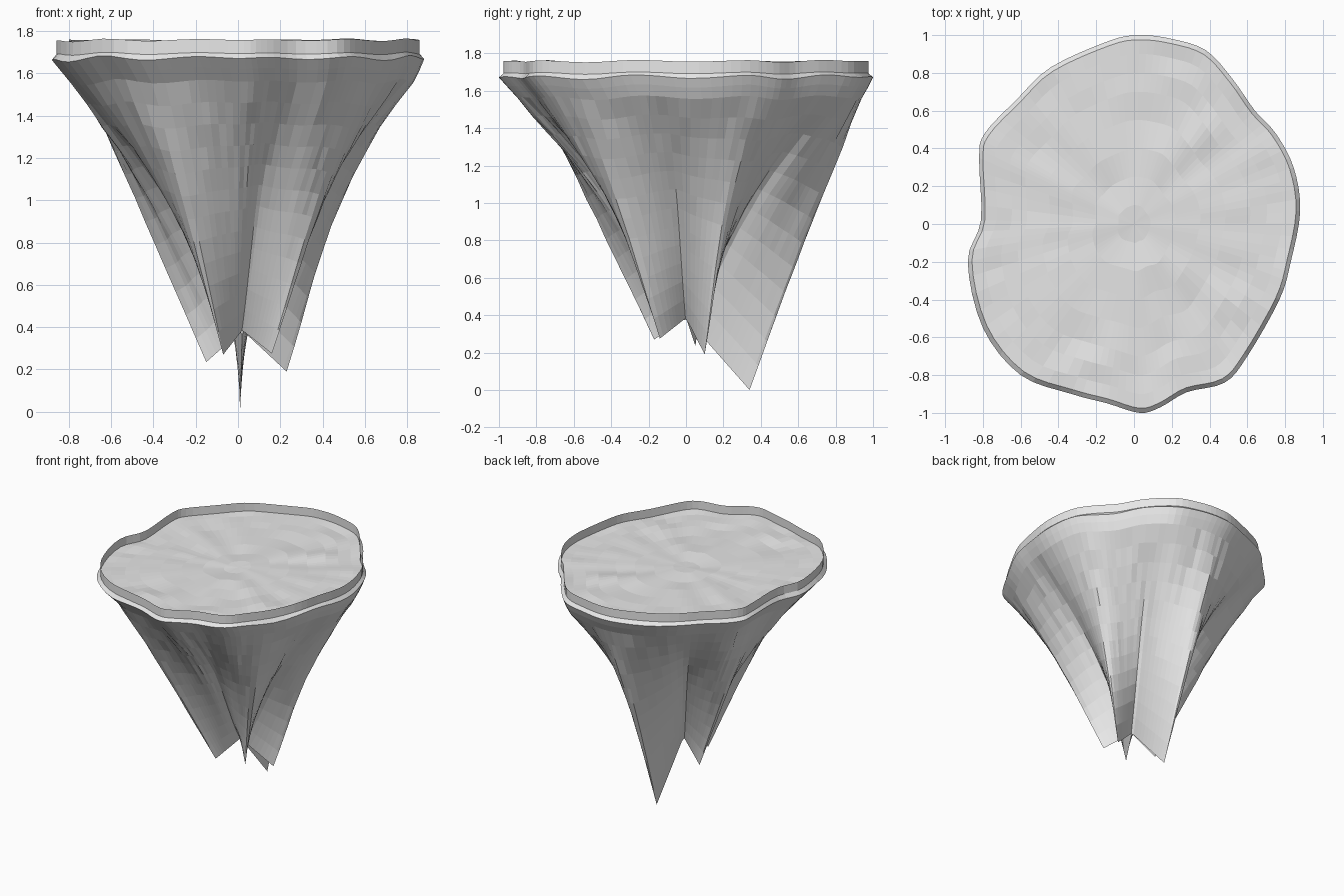
import bpy, math, random
from mathutils import Vector, noise

random.seed(4)
cube = bpy.data.objects.get("Cube")
if cube:
    bpy.data.objects.remove(cube, do_unlink=True)

stone = bpy.data.materials.new("pale grey stone")
stone.use_nodes = True
grey = (0.8, 0.8, 0.8, 1)
stone.diffuse_color = grey
stone.node_tree.nodes["Principled BSDF"].inputs["Base Color"].default_value = grey

# Island outline, counter-clockwise from the +x side
OUTLINE = [(.88, .07), (.845, .3), (.75, .48), (.64, .6), (.52, .77), (.38, .92), (.2, .98),
           (.03, 1), (-.13, .97), (-.44, .83), (-.62, .66), (-.79, .48), (-.82, .35), (-.81, .02),
           (-.88, -.2), (-.8, -.55), (-.6, -.8), (-.33, -.9), (-.14, -.95), (.03, -1),
           (.14, -.97), (.28, -.89), (.48, -.84), (.6, -.7), (.77, -.4), (.83, -.2)]
# Hanging blades, counter-clockwise: lowest point, sag of its ridge, angle of the valley after it
BLADES = [((.23, .1, .19), .13, 61), ((.01, .34, 0), .02, 127), ((-.15, .05, .235), 0, 205),
          ((-.07, -.17, .27), 0, 281), ((.16, -.14, .275), .04, 353)]
# Point where the blades meet
CORE = Vector((.02, 0, .385))
STEPS = 4


def smooth_loop(points, steps):
    """Sample a closed spline through the points."""
    pts = [Vector(p) for p in points]
    loop = []
    for i in range(len(pts)):
        a, b, c, d = (pts[(i + k) % len(pts)] for k in (-1, 0, 1, 2))
        for s in range(steps):
            t = s / steps
            loop.append(b + (c - a) * t / 2 + (a * 2 - b * 5 + c * 4 - d) * t * t / 2
                        + (b * 3 - a - c * 3 + d) * t ** 3 / 2)
    return loop


def build(name, rings, centre=None):
    """Bridge rings of points into one flat-shaded surface."""
    n = len(rings[0])
    verts = [v for ring in rings for v in ring]
    faces = []
    for r in range(len(rings) - 1):
        for i in range(n):
            j = (i + 1) % n
            faces.append((r * n + i, r * n + j, (r + 1) * n + j, (r + 1) * n + i))
    if centre:
        verts.append(centre)
        last = (len(rings) - 1) * n
        faces += [(last + i, last + (i + 1) % n, len(verts) - 1) for i in range(n)]
    mesh = bpy.data.meshes.new(name)
    mesh.from_pydata(verts, [], faces)
    mesh.materials.append(stone)
    obj = bpy.data.objects.new(name, mesh)
    bpy.context.collection.objects.link(obj)
    return obj


def ring(scale, z, wave=0.0, shift=0.0):
    """The outline scaled and lifted, with a gently wavy height."""
    return [Vector((p.x * scale + shift, p.y * scale + shift,
                    z + wave * noise.noise((p.x * 3, p.y * 3, 0)))) for p in rim]


def blade_at(angle):
    """Blade tip, its sag, and the closeness to its ridge (0 in a valley, 1 on the ridge)."""
    for k, (tip, sag, valley) in enumerate(BLADES):
        start = math.radians(BLADES[k - 1][2])
        span = (math.radians(valley) - start) % math.tau
        d = (angle - start) % math.tau
        if d < span:
            ridge = (math.atan2(tip[1] - CORE.y, tip[0] - CORE.x) - start) % math.tau
            w = d / ridge if d < ridge else (span - d) / (span - ridge)
            return Vector(tip), sag, min(1, w * 1.08)


rim = smooth_loop(OUTLINE, STEPS)

# Rim: sloping lip and thin upright wall
lip_outer = ring(1, 1.67, .03)
lip_inner = ring(.975, 1.693, .015)
build("rim_lip", [lip_outer, lip_inner])
build("rim_wall", [lip_inner, ring(.975, 1.757, .015)])

# Ground: shallow uneven surface inside the wall
ground = [lip_inner] + [ring(s, 1.69) for s in (.9, .8, .7, .55, .4, .25, .1)]
for loop in ground[1:]:
    for v in loop:
        v.z += .016 * noise.noise((v.x * 4, v.y * 6, 3))
build("ground", ground, Vector((0, 0, 1.69)))

# Rock underside: each column runs from the shoulder to the folded blade edge
shoulder = ring(.92, 1.56, .03, .02)
rows = [lip_outer, ring(.965, 1.62, .03, .01), shoulder]
columns = []
for p in shoulder:
    tip, sag, w = blade_at(math.atan2(p.y - CORE.y, p.x - CORE.x))
    columns.append((p, CORE.lerp(tip, w), sag * w + .17 * (1 - w)))
ROWS = 12
for r in range(1, ROWS + 1):
    t = r / ROWS
    row = []
    for p, end, depth in columns:
        v = p.lerp(end, t)
        scale = 1 - depth * math.sin(math.pi * t ** 1.2)
        scale += random.uniform(-.012, .012) * (1 - t)
        v.x = CORE.x + (v.x - CORE.x) * scale
        v.y = CORE.y + (v.y - CORE.y) * scale
        row.append(v)
    rows.append(row)
build("rock_underside", rows)
